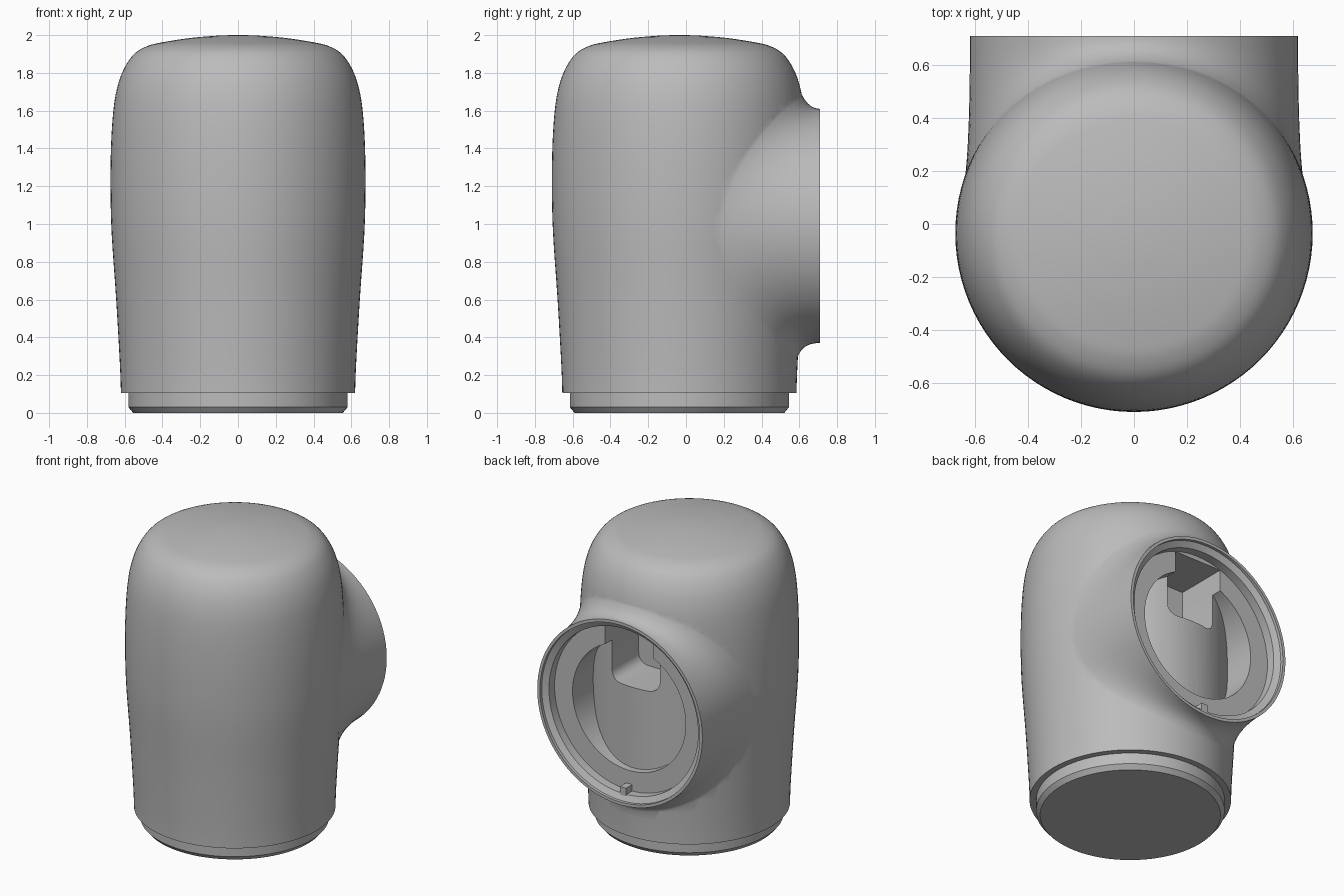
import bpy, bmesh, math

if "Cube" in bpy.data.objects:
    bpy.data.objects.remove(bpy.data.objects["Cube"])

AXIS_Y = -0.035          # vertical axis of the body
PORT_Z, PORT_R, PORT_Y = 0.99, 0.62, 0.71

grey = bpy.data.materials.new("satin grey")
grey.diffuse_color = (0.5, 0.5, 0.5, 1)
grey.use_nodes = True
grey.node_tree.nodes["Principled BSDF"].inputs["Base Color"].default_value = grey.diffuse_color


def make(name, bm):
    bmesh.ops.recalc_face_normals(bm, faces=bm.faces)
    me = bpy.data.meshes.new(name)
    bm.to_mesh(me)
    bm.free()
    me.materials.append(grey)
    ob = bpy.data.objects.new(name, me)
    bpy.context.collection.objects.link(ob)
    return ob


def loft(name, rings, start, end):
    """Closed solid from equal rings, with a point closing each end."""
    bm = bmesh.new()
    loops = [[bm.verts.new(p) for p in ring] for ring in rings]
    n = len(loops[0])
    for a, b in zip(loops, loops[1:]):
        for i in range(n):
            j = (i + 1) % n
            bm.faces.new((a[i], a[j], b[j], b[i]))
    for loop, tip in ((loops[0], start), (loops[-1], end)):
        t = bm.verts.new(tip)
        for i in range(n):
            bm.faces.new((loop[i], loop[(i + 1) % n], t))
    return make(name, bm)


def lathe(name, profile, n, place):
    """Turn (radius, height) points around an axis given by place."""
    rings = [[place(r * math.cos(2 * math.pi * i / n), r * math.sin(2 * math.pi * i / n), h)
              for i in range(n)] for r, h in profile]
    return loft(name, rings, place(0, 0, profile[0][1]), place(0, 0, profile[-1][1]))


def upright(u, v, h):
    return (u, AXIS_Y + v, h)


def sideways(u, v, h):
    return (u, h, PORT_Z + v)


def boolean(ob, other, operation):
    m = ob.modifiers.new("bool", 'BOOLEAN')
    m.operation, m.solver, m.object = operation, 'EXACT', other
    bpy.context.view_layer.objects.active = ob
    bpy.ops.object.modifier_apply(modifier=m.name)
    bpy.data.objects.remove(other)


def smooth_curve(pts, steps):
    """Catmull-Rom curve through the points."""
    p = [pts[0]] + pts + [pts[-1]]
    out = []
    for a, b, c, d in zip(p, p[1:], p[2:], p[3:]):
        for s in range(steps):
            t = s / steps
            out.append(tuple(0.5 * (2 * b[k] + (c[k] - a[k]) * t
                                    + (2 * a[k] - 5 * b[k] + 4 * c[k] - d[k]) * t * t
                                    + (3 * b[k] - a[k] - 3 * c[k] + d[k]) * t ** 3)
                             for k in (0, 1)))
    return out + [pts[-1]]


# Main body: stepped foot, gently swelling side, rounded shoulder, shallow dome
side = smooth_curve([(0.62, 0.105), (0.625, 0.25), (0.645, 0.6), (0.669, 0.95), (0.675, 1.2),
                     (0.672, 1.42), (0.66, 1.6), (0.64, 1.72), (0.605, 1.82), (0.55, 1.9),
                     (0.48, 1.942), (0.4, 1.962), (0.25, 1.985), (0.1, 1.998)], 4)
foot = [(0.555, 0.0), (0.58, 0.03), (0.58, 0.105)]
body = lathe("valve_body", foot + side + [(0.03, 2.0)], 96, upright)


def body_radius(z):
    for (r0, z0), (r1, z1) in zip(side, side[1:]):
        if z0 <= z <= z1:
            return r0 + (r1 - r0) * (z - z0) / (z1 - z0)
    return 0.62


# Round port that flares into the body wall
N, STEPS = 96, 12
rings = [[] for _ in range(STEPS + 1)]
for i in range(N):
    phi = 2 * math.pi * (i + 0.5) / N
    c, s = math.cos(phi), math.sin(phi)
    x, z = PORT_R * c, PORT_Z + PORT_R * s
    p0 = (x, PORT_Y, z)
    p1 = (x, AXIS_Y + math.sqrt(max(body_radius(z) ** 2 - x * x, 0)), z)
    a, zf = 1.35 * c, PORT_Z + (0.78 if s > 0 else 0.73) * s
    rf = body_radius(zf) - 0.006
    p2 = (rf * math.sin(a), AXIS_Y + rf * math.cos(a), zf)
    for k in range(STEPS + 1):
        t = k / STEPS
        rings[k].append(tuple((1 - t) ** 2 * p0[j] + 2 * t * (1 - t) * p1[j] + t * t * p2[j]
                              for j in range(3)))
collar = loft("port_collar", rings, (0, PORT_Y, PORT_Z), (0, -0.2, PORT_Z))
boolean(body, collar, 'UNION')

# Port recess: lip, ledge and inner hole, stopped by an upright inner cylinder
recess = lathe("recess_cutter", [(0.6, 0.76), (0.6, 0.69), (0.56, 0.67), (0.56, 0.61),
                                 (0.425, 0.61), (0.425, 0.2)], 80, sideways)
core = lathe("core_cutter", [(0.6, 0.3), (0.6, 1.7)], 96, upright)
boolean(recess, core, 'DIFFERENCE')
boolean(body, recess, 'DIFFERENCE')

# Slot with rounded lower corners at the top of the recess
outline = [(0.18, 1.52), (-0.18, 1.52)]
for cx, start in ((-0.11, 180), (0.11, 270)):
    for k in range(7):
        a = math.radians(start + 15 * k)
        outline.append((cx + 0.07 * math.cos(a), 1.18 + 0.07 * math.sin(a)))
slot = loft("slot_cutter", [[(x, y, z) for x, z in outline] for y in (0.25, 0.65)],
            (0, 0.25, 1.3), (0, 0.65, 1.3))
boolean(body, slot, 'DIFFERENCE')

# Small locating key at the bottom of the port
bm = bmesh.new()
bmesh.ops.create_cube(bm, size=1)
for v in bm.verts:
    v.co = (v.co.x * 0.045, 0.64 + v.co.y * 0.07, 0.445 + v.co.z * 0.06)
key = make("locating_key", bm)

# Smooth shading with crisp edges
bpy.ops.object.select_all(action='DESELECT')
body.select_set(True)
bpy.context.view_layer.objects.active = body
bpy.ops.object.shade_smooth_by_angle(angle=math.radians(35))
